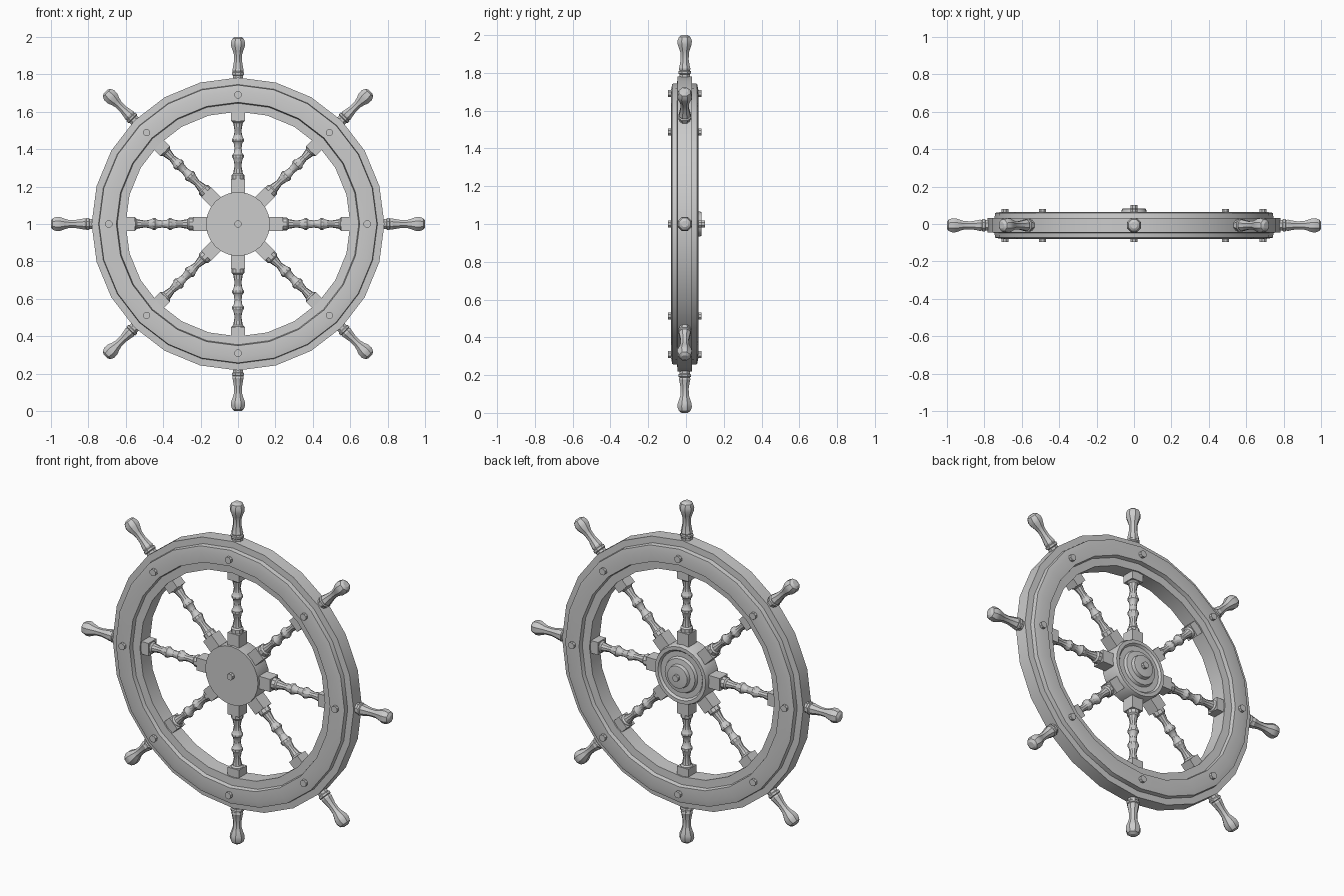
import bpy, bmesh
from math import pi, cos, sin, radians
from mathutils import Matrix

if "Cube" in bpy.data.objects:
    bpy.data.objects.remove(bpy.data.objects["Cube"])

CENTRE = Matrix.Translation((0, -0.007, 1.0))
FACE = Matrix.Rotation(-pi / 2, 4, 'X')      # lathe axis z -> wheel axis +y


def lathe(bm, profile, segs, closed=False, phase=0.0):
    """Revolve (radius, height) points about z; closed joins last to first, else caps ends."""
    rings = [[bm.verts.new((r * cos(phase + 2 * pi * i / segs), r * sin(phase + 2 * pi * i / segs), h))
              for i in range(segs)] for r, h in profile]
    pairs = list(zip(rings, rings[1:]))
    if closed:
        pairs.append((rings[-1], rings[0]))
    for a, b in pairs:
        for i in range(segs):
            j = (i + 1) % segs
            bm.faces.new((a[i], a[j], b[j], b[i]))
    if not closed:
        bm.faces.new(rings[0][::-1])
        bm.faces.new(rings[-1])


def block(bm, half, z0, z1):
    m = Matrix.Translation((0, 0, (z0 + z1) / 2)) @ Matrix.Diagonal((2 * half, 2 * half, z1 - z0, 1))
    bmesh.ops.create_cube(bm, size=1, matrix=m)


def finish(bm, name):
    bmesh.ops.recalc_face_normals(bm, faces=bm.faces)
    mesh = bpy.data.meshes.new(name)
    bm.to_mesh(mesh)
    bm.free()
    return mesh


def place(name, mesh, matrix, smooth=30):
    ob = bpy.data.objects.new(name, mesh)
    bpy.context.collection.objects.link(ob)
    ob.matrix_world = matrix
    bpy.ops.object.select_all(action='DESELECT')
    ob.select_set(True)
    bpy.context.view_layer.objects.active = ob
    bpy.ops.object.shade_smooth_by_angle(angle=radians(smooth))
    return ob


# Rim: stepped section, thin inner and outer lips with thick cheeks between
half_rim = [(0.60, 0.045), (0.645, 0.047), (0.65, 0.070), (0.71, 0.072), (0.742, 0.066),
            (0.745, 0.040), (0.782, 0.038)]
bm = bmesh.new()
lathe(bm, half_rim + [(r, -h) for r, h in reversed(half_rim)], 24, closed=True)
place("rim", finish(bm, "rim"), CENTRE @ FACE)

# Hub: flat front disc, ringed and stepped back
bm = bmesh.new()
lathe(bm, [(0.171, -0.052), (0.171, 0.045), (0.165, 0.060), (0.145, 0.060), (0.135, 0.048),
           (0.105, 0.048), (0.098, 0.064), (0.068, 0.068), (0.064, 0.088), (0.050, 0.090)], 24)
place("hub", finish(bm, "hub"), CENTRE @ FACE)

# Hub pin through the middle
bm = bmesh.new()
lathe(bm, [(0.019, -0.072), (0.019, 0.108)], 8, phase=pi / 8)
place("hub_pin", finish(bm, "hub_pin"), CENTRE @ FACE)

# Spoke: square blocks at both ends, turned middle with two beads
bm = bmesh.new()
half_spoke = [(0.034, 0.235), (0.034, 0.262), (0.026, 0.270), (0.018, 0.312), (0.024, 0.345),
              (0.031, 0.356), (0.031, 0.368), (0.023, 0.378), (0.019, 0.405)]
lathe(bm, half_spoke + [(r, 0.81 - h) for r, h in reversed(half_spoke[:-1])], 10)
block(bm, 0.037, 0.10, 0.24)
block(bm, 0.037, 0.55, 0.63)
spoke = finish(bm, "spoke")

# Handle: collars, waisted grip and faceted knob
bm = bmesh.new()
lathe(bm, [(0.030, 0.76), (0.030, 0.792), (0.036, 0.797), (0.036, 0.808), (0.030, 0.812),
           (0.033, 0.822), (0.030, 0.832), (0.023, 0.870), (0.024, 0.905), (0.029, 0.922),
           (0.040, 0.950), (0.041, 0.970), (0.033, 0.990), (0.018, 1.0)], 8, phase=pi / 8)
handle = finish(bm, "handle")

# Rim bolt: passes right through the cheeks
bm = bmesh.new()
lathe(bm, [(0.020, -0.088), (0.020, 0.088)], 8, phase=pi / 8)
bolt = finish(bm, "rim_bolt")

for i in range(8):
    turn = CENTRE @ Matrix.Rotation(i * pi / 4, 4, 'Y')
    place(f"spoke_{i + 1}", spoke, turn)
    place(f"handle_{i + 1}", handle, turn)
    place(f"rim_bolt_{i + 1}", bolt, turn @ Matrix.Translation((0, 0, 0.69)) @ FACE)
